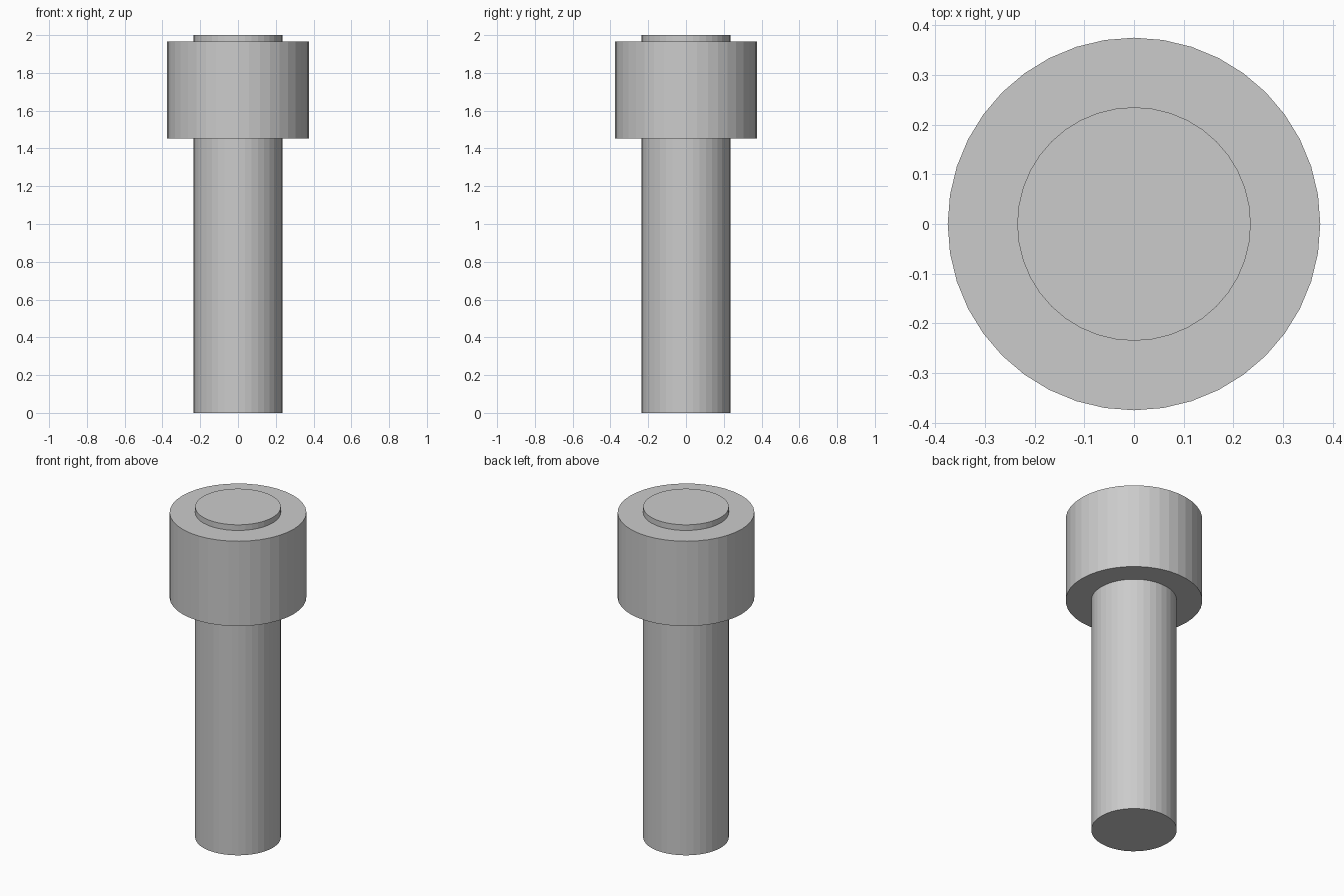
import bpy

if "Cube" in bpy.data.objects:
    bpy.data.objects.remove(bpy.data.objects["Cube"])

SIDES = 40


def cylinder(name, radius, z0, z1):
    bpy.ops.mesh.primitive_cylinder_add(
        vertices=SIDES, radius=radius, depth=z1 - z0,
        location=(0, 0, (z0 + z1) / 2))
    obj = bpy.context.object
    obj.name = name
    return obj


# Long handle running the full height, its end poking out of the head
cylinder("shaft", 0.235, 0.0, 2.0)

# Wide drum head around the upper shaft, with the shaft bore left open
head = cylinder("head", 0.375, 1.452, 1.966)
bore = cylinder("bore_cutter", 0.235, 1.3, 2.1)
bore.hide_render = True
bore.hide_set(True)
cut = head.modifiers.new("bore", 'BOOLEAN')
cut.operation = 'DIFFERENCE'
cut.solver = 'EXACT'
cut.object = bore
